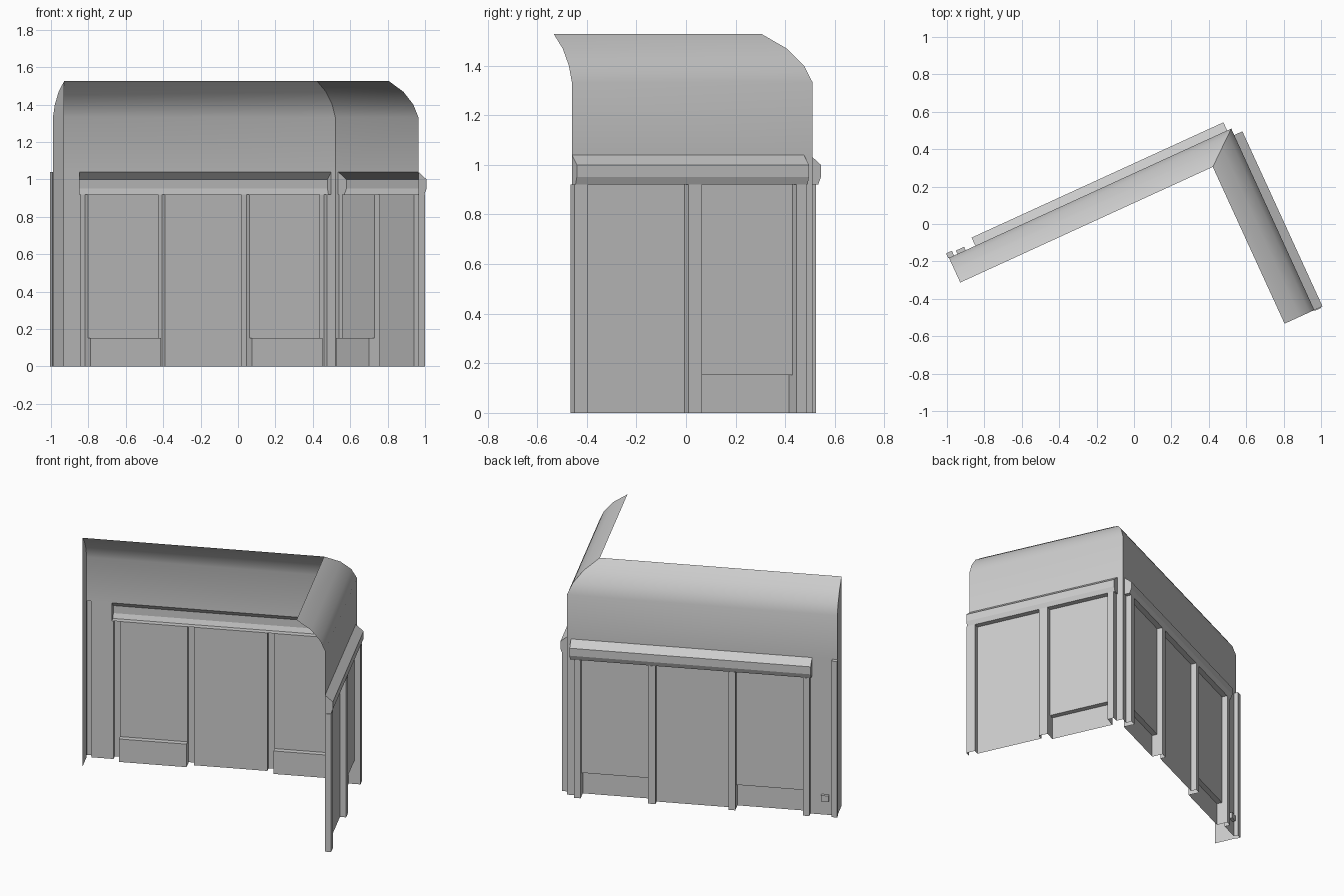
import bpy
import bmesh
from math import radians
from mathutils import Vector, Matrix

cube = bpy.data.objects.get("Cube")
if cube:
    bpy.data.objects.remove(cube)

# One plain grey for everything
grey = bpy.data.materials.new("plain grey")
grey.use_nodes = True
COLOUR = (0.6, 0.6, 0.6, 1)
grey.diffuse_color = COLOUR
grey.node_tree.nodes["Principled BSDF"].inputs["Base Color"].default_value = COLOUR

# Both walls run away from one corner, at a right angle
CORNER = Vector((0.52, 0.51, 0))
TURN = Matrix.Rotation(radians(24.6), 3, 'Z')
LONG_DIR = TURN @ Vector((-1, 0, 0))
SHORT_DIR = TURN @ Vector((0, -1, 0))
AXES = {"long": (LONG_DIR, -SHORT_DIR), "short": (SHORT_DIR, -LONG_DIR)}

RAIL_LOW, RAIL_TOP, BASE_TOP = 0.92, 1.04, 0.153
PILASTER_DEPTH, BASE_DEPTH = 0.038, -0.035


def place(wall, s, out, z):
    """Point at s along the wall, out beyond its plane, at height z."""
    along, outward = AXES[wall]
    return CORNER + along * s + outward * out + Vector((0, 0, z))


def build(name, wall, faces, smooth=False):
    """Object made of faces given as lists of (s, out, z) points."""
    bm = bmesh.new()
    for face in faces:
        bm.faces.new([bm.verts.new(place(wall, *p)) for p in face])
    bmesh.ops.remove_doubles(bm, verts=bm.verts, dist=0.0005)
    mesh = bpy.data.meshes.new(name)
    bm.to_mesh(mesh)
    bm.free()
    mesh.materials.append(grey)
    obj = bpy.data.objects.new(name, mesh)
    bpy.context.collection.objects.link(obj)
    if smooth:
        bpy.ops.object.select_all(action='DESELECT')
        obj.select_set(True)
        bpy.context.view_layer.objects.active = obj
        bpy.ops.object.shade_smooth_by_angle(angle=radians(40))
    return obj


def strip(rows):
    """Quads between neighbouring rows of points."""
    return [[a[i], a[i + 1], b[i + 1], b[i]]
            for a, b in zip(rows, rows[1:]) for i in range(len(a) - 1)]


def rect(s0, s1, out, z0, z1):
    return [(s0, out, z0), (s1, out, z0), (s1, out, z1), (s0, out, z1)]


def raised(s0, s1, out, z0, z1):
    """Hollow pressed box, open at the back and bottom."""
    path = [(s0, 0), (s0, out), (s1, out), (s1, 0)]
    faces = strip([[(s, o, z) for s, o in path] for z in (z0, z1)])
    return faces + [[(s, o, z1) for s, o in path]]


# Share of the canopy depth, and height, from wall top to canopy edge
CURVE = [(0, RAIL_TOP), (0, 1.333), (0.167, 1.40), (0.5, 1.468), (1, 1.527)]
CANOPY = {"long": 0.145, "short": 0.175}


def canopy(wall, other, end):
    """Upper wall and inward curve, mitred at the corner."""
    rows = [[(CANOPY[other] * f, -CANOPY[wall] * f, z),
             (end, -CANOPY[wall] * f, z)] for f, z in CURVE]
    build(wall + "_wall_canopy", wall, strip(rows), smooth=True)


RAIL = [(0, RAIL_TOP), (0.048, 1.0), (0.048, 0.95), (0.036, RAIL_LOW), (0, RAIL_LOW)]


def rail(wall, s0, s1):
    """Hollow moulding with closed ends."""
    rows = [[(s0, o, z), (s1, o, z)] for o, z in RAIL]
    ends = [[(s, o, z) for o, z in RAIL] for s in (s0, s1)]
    build(wall + "_wall_rail", wall, strip(rows) + ends)


def panel(name, wall, s0, s1, has_base):
    """Bay between pilasters, some with a recessed base."""
    if not has_base:
        build(name, wall, [rect(s0, s1, 0, 0, RAIL_LOW)])
        return
    build(name, wall, [rect(s0, s1, 0, BASE_TOP, RAIL_LOW)])
    build(name + "_base", wall, raised(s0, s1, BASE_DEPTH, 0, BASE_TOP))


def wall_bays(wall, pilasters, bases):
    for i, (s0, s1) in enumerate(pilasters):
        build(f"{wall}_wall_pilaster_{i + 1}", wall,
              raised(s0, s1, PILASTER_DEPTH, 0, RAIL_LOW))
    for i, has_base in enumerate(bases):
        panel(f"{wall}_wall_panel_{i + 1}", wall,
              pilasters[i][1], pilasters[i + 1][0], has_base)


# Long wall
LONG_END = 1.66
canopy("long", "short", LONG_END)
rail("long", 0.024, 1.505)
wall_bays("long", [(0.05, 0.09), (0.505, 0.55), (1.0, 1.04), (1.455, 1.495)],
          [True, False, True])
build("long_wall_corner_strip", "long",
      [rect(0, 0.05, 0, 0, RAIL_LOW), rect(0, 0.024, 0, RAIL_LOW, RAIL_TOP)])
build("long_wall_end_strip", "long",
      [rect(1.495, 1.63, 0, 0, RAIL_LOW), rect(1.505, 1.63, 0, RAIL_LOW, RAIL_TOP)])
build("long_wall_end_pilaster", "long", raised(1.63, 1.664, 0.028, 0, RAIL_TOP))
box = raised(1.562, 1.61, 0.02, 0.095, 0.135)
box.append([(1.562, 0, 0.095), (1.61, 0, 0.095), (1.61, 0.02, 0.095), (1.562, 0.02, 0.095)])
build("socket_box", "long", box)

# Flat cap closing the far end of the long wall
cap = [(LONG_END, -CANOPY["long"] * f, z) for f, z in CURVE]
cap += [(LONG_END, -CANOPY["long"], 0), (LONG_END, 0, 0)]
build("long_wall_end_cap", "long", [cap])

# Short wall
SHORT_END = 1.067
canopy("short", "long", SHORT_END)
rail("short", 0.038, SHORT_END)
wall_bays("short", [(0.045, 0.088), (0.507, 0.567), (1.012, 1.072)], [True, False])
build("short_wall_corner_strip", "short",
      [rect(0, 0.045, 0, 0, RAIL_LOW), rect(0, 0.038, 0, RAIL_LOW, RAIL_TOP)])
